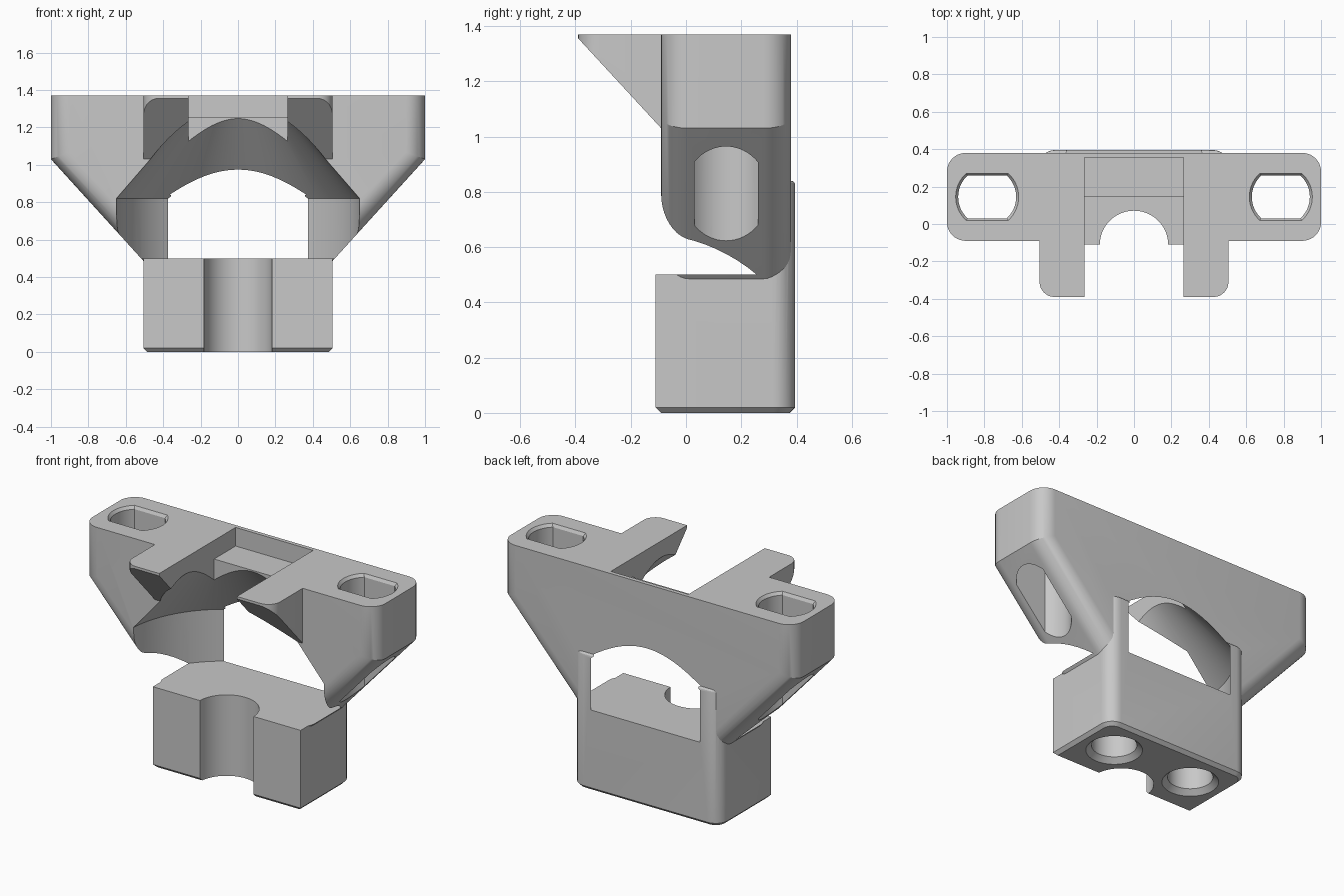
import bpy, bmesh, math
from mathutils import Vector

if "Cube" in bpy.data.objects:
    bpy.data.objects.remove(bpy.data.objects["Cube"], do_unlink=True)

grey = bpy.data.materials.new("light_grey")
grey.use_nodes = True
grey.diffuse_color = (0.58, 0.58, 0.58, 1)
grey.node_tree.nodes["Principled BSDF"].inputs["Base Color"].default_value = grey.diffuse_color


def finish(bm, name):
    bmesh.ops.recalc_face_normals(bm, faces=bm.faces)
    mesh = bpy.data.meshes.new(name)
    bm.to_mesh(mesh)
    bm.free()
    ob = bpy.data.objects.new(name, mesh)
    bpy.context.collection.objects.link(ob)
    mesh.materials.append(grey)
    return ob


def extrude(points, offset):
    """Solid from a closed outline pushed along an offset."""
    bm = bmesh.new()
    face = bm.faces.new([bm.verts.new(p) for p in points])
    top = bmesh.ops.extrude_face_region(bm, geom=[face])["geom"]
    bmesh.ops.translate(bm, vec=offset, verts=[v for v in top if isinstance(v, bmesh.types.BMVert)])
    bmesh.ops.recalc_face_normals(bm, faces=bm.faces)
    return bm


def box(x0, x1, y0, y1, z0, z1):
    return extrude([(x0, y0, z0), (x1, y0, z0), (x1, y1, z0), (x0, y1, z0)], (0, 0, z1 - z0))


def bevel(bm, test, width, segments):
    edges = [e for e in bm.edges if test(*[v.co for v in e.verts])]
    bmesh.ops.bevel(bm, geom=edges, offset=width, segments=segments, profile=0.5, affect='EDGES')


def lathe(profile, x, y, name):
    """Solid of revolution about a vertical axis from (radius, height) pairs."""
    bm = bmesh.new()
    n = 96
    rings = [[bm.verts.new((x + r * math.cos(2 * math.pi * i / n), y + r * math.sin(2 * math.pi * i / n), z))
              for i in range(n)] for r, z in profile]
    for a, b in zip(rings, rings[1:]):
        for i in range(n):
            bm.faces.new((a[i], a[(i + 1) % n], b[(i + 1) % n], b[i]))
    bm.faces.new(rings[0])
    bm.faces.new(rings[-1])
    return finish(bm, name)


def boolean(target, tool, operation):
    mod = target.modifiers.new("bool", 'BOOLEAN')
    mod.operation = operation
    mod.solver = 'EXACT'
    mod.object = tool
    bpy.context.view_layer.objects.active = target
    bpy.ops.object.modifier_apply(modifier=mod.name)
    bpy.data.objects.remove(tool, do_unlink=True)


# Tapered upper body with rounded side edges
half = [(1, 1.37), (1, 1.03), (0.473, 0.45)]
outline = half + [(-x, z) for x, z in reversed(half)]
bm = extrude([(x, -0.09, z) for x, z in outline], (0, 0.47, 0))
bevel(bm, lambda a, b: abs(a.y - b.y) < 0.01 and abs(a.z - b.z) > 0.1, 0.1, 10)
bracket = finish(bm, "mounting_bracket")

# Forward arms with a sloping underside
bm = box(-0.505, 0.505, -0.39, 0.1, 0.95, 1.37)
bevel(bm, lambda a, b: abs(a.z - b.z) > 0.1 and a.y < 0, 0.08, 8)
cut = bmesh.ops.bisect_plane(bm, geom=bm.verts[:] + bm.edges[:] + bm.faces[:],
                             plane_co=(0, -0.39, 1.355), plane_no=Vector((0, 1.083, 1)), clear_inner=True)
bmesh.ops.holes_fill(bm, edges=[e for e in bm.edges if e.is_boundary])
boolean(bracket, finish(bm, "arms"), 'UNION')

# Lower block, reaching up the back as two ribs
bm = box(-0.505, 0.505, -0.11, 0.395, 0, 0.84)
bevel(bm, lambda a, b: abs(a.z - b.z) > 0.1 and a.y > 0, 0.08, 8)
bevel(bm, lambda a, b: max(a.z, b.z) < 0.01, 0.02, 1)
bevel(bm, lambda a, b: min(a.z, b.z) > 0.83, 0.015, 3)
boolean(bracket, finish(bm, "lower_block"), 'UNION')

# Round chamber with a conical roof
boolean(bracket, lathe([(0.652, 0.5), (0.652, 0.82), (0.165, 1.385)], 0, -0.139, "chamber"), 'DIFFERENCE')

# Stepped slot between the arms
boolean(bracket, finish(box(-0.265, 0.265, -0.6, 0.145, 0.7, 1.5), "slot"), 'DIFFERENCE')
boolean(bracket, finish(box(-0.265, 0.265, -0.5, 0.355, 1.255, 1.6), "shelf"), 'DIFFERENCE')

# Half-round groove in the block front
boolean(bracket, lathe([(0.183, -0.1), (0.183, 0.6)], 0, -0.112, "groove"), 'DIFFERENCE')


def flat_sided(grow):
    """Outline of a circle with two flat sides."""
    angle = math.asin(0.115 / 0.155)
    right = [angle * (i / 8 - 1) for i in range(17)]
    angles = right + [a + math.pi for a in right]
    r = 0.155 + grow
    return [(r * math.cos(a), r * math.sin(a)) for a in angles]


for side in (-1, 1):
    # Flat-sided through holes with a small top chamfer
    bm = bmesh.new()
    rings = [[bm.verts.new((side * 0.785 + x, 0.145 + y, z)) for x, y in flat_sided(g)]
             for g, z in ((0, 0.3), (0, 1.352), (0.015, 1.372), (0.015, 1.5))]
    for a, b in zip(rings, rings[1:]):
        for i in range(len(a)):
            j = (i + 1) % len(a)
            bm.faces.new((a[i], a[j], b[j], b[i]))
    bm.faces.new(rings[0])
    bm.faces.new(rings[-1])
    boolean(bracket, finish(bm, "side_hole"), 'DIFFERENCE')
    # Chamfered sockets under the block
    boolean(bracket, lathe([(0.16, -0.05), (0.16, 0), (0.128, 0.03), (0.128, 0.3)],
                           side * 0.28, 0.16, "socket"), 'DIFFERENCE')

# Smooth the rounded surfaces, keep edges crisp
bpy.ops.object.select_all(action='DESELECT')
bracket.select_set(True)
bpy.context.view_layer.objects.active = bracket
bpy.ops.object.shade_smooth_by_angle(angle=math.radians(25))
